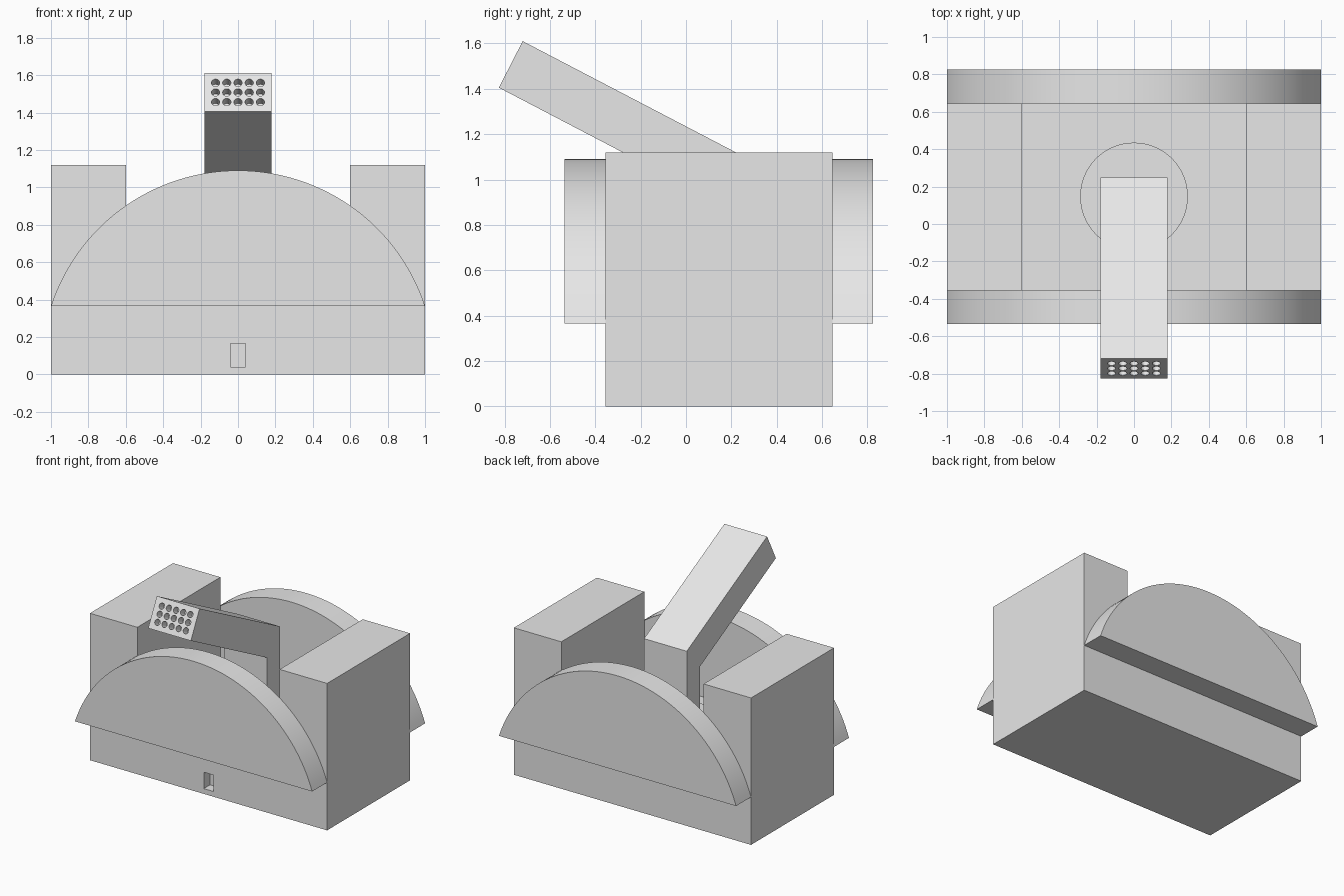
import bpy, bmesh
from math import sin, cos, atan2, pi, sqrt
from mathutils import Vector, Matrix

start_cube = bpy.data.objects.get("Cube")
if start_cube:
    bpy.data.objects.remove(start_cube, do_unlink=True)

GREY = (0.8, 0.8, 0.8, 1.0)
grey = bpy.data.materials.new("plain_grey")
grey.use_nodes = True
grey.diffuse_color = GREY
grey.node_tree.nodes["Principled BSDF"].inputs["Base Color"].default_value = GREY


def finish(name, bm, smooth=False):
    bmesh.ops.recalc_face_normals(bm, faces=bm.faces)
    mesh = bpy.data.meshes.new(name)
    bm.to_mesh(mesh)
    bm.free()
    mesh.materials.append(grey)
    obj = bpy.data.objects.new(name, mesh)
    bpy.context.collection.objects.link(obj)
    if smooth:
        bpy.ops.object.select_all(action="DESELECT")
        obj.select_set(True)
        bpy.context.view_layer.objects.active = obj
        bpy.ops.object.shade_smooth_by_angle(angle=pi / 6)
    return obj


def prism(name, profile, place, low, high, smooth=False):
    """Extrude a 2D profile; place(u, v, d) maps it into space."""
    bm = bmesh.new()
    face = bm.faces.new([bm.verts.new(place(u, v, low)) for u, v in profile])
    moved = bmesh.ops.extrude_face_region(bm, geom=[face])["geom"]
    shift = Vector(place(0, 0, high)) - Vector(place(0, 0, low))
    bmesh.ops.translate(bm, vec=shift,
                        verts=[g for g in moved if isinstance(g, bmesh.types.BMVert)])
    return finish(name, bm, smooth)


def cut(target, cutter):
    cutter.hide_render = True
    mod = target.modifiers.new("cut", "BOOLEAN")
    mod.operation = "DIFFERENCE"
    mod.solver = "EXACT"
    mod.object = cutter
    bpy.ops.object.select_all(action="DESELECT")
    bpy.context.view_layer.objects.active = target
    target.select_set(True)
    bpy.ops.object.modifier_apply(modifier=mod.name)
    bpy.data.objects.remove(cutter, do_unlink=True)


def along_y(u, v, d):
    return (u, d, v)


def along_x(u, v, d):
    return (d, u, v)


FRONT, BACK, TOP = -0.355, 0.645, 1.12
FLOOR, DECK = 0.45, 0.52

# Hull: block with a channel running front to back, and a small front recess
hull = prism("hull", [(-1, 0), (1, 0), (1, TOP), (0.6, TOP), (0.6, FLOOR),
                      (-0.6, FLOOR), (-0.6, TOP), (-1, TOP)], along_y, FRONT, BACK)
cut(hull, prism("recess_cutter", [(-0.04, 0.04), (0.04, 0.04), (0.04, 0.165), (-0.04, 0.165)],
                along_y, FRONT - 0.1, FRONT + 0.075))

# Shields: circular segments on the front and back
base, peak = 0.365, 1.09
rise = peak - base
radius = (1 + rise * rise) / (2 * rise)
centre = peak - radius
half = atan2(1, sqrt(radius * radius - 1))
arc = [half - 2 * half * i / 64 for i in range(65)]
segment = [(radius * sin(a), centre + radius * cos(a)) for a in arc]
prism("front_shield", segment, along_y, FRONT - 0.18, FRONT, True)
prism("back_shield", segment, along_y, BACK, BACK + 0.18, True)

# Turntable in the channel
bm = bmesh.new()
bmesh.ops.create_cone(bm, cap_ends=True, segments=64, radius1=0.288, radius2=0.288,
                      depth=DECK - FLOOR,
                      matrix=Matrix.Translation((0, 0.147, (FLOOR + DECK) / 2)))
finish("turntable", bm, True)

# Launcher: upright post with a slanted box
muzzle_low, muzzle_high = Vector((0, -0.825, 1.405)), Vector((0, -0.72, 1.61))
launcher = prism("launcher", [muzzle_low.yz, muzzle_high.yz, (0.248, 1.105),
                              (0.248, DECK), (0.09, DECK), (0.09, 0.927)],
                 along_x, -0.18, 0.18)

# Tube openings: grid of shallow round holes in the muzzle
up = (muzzle_high - muzzle_low).normalized()
out = Vector((0, -up.z, up.y))
middle = (muzzle_low + muzzle_high) / 2
turn = out.to_track_quat("Z", "Y").to_matrix().to_4x4()
bm = bmesh.new()
for column in range(-2, 3):
    for row in (-1, 0, 1):
        spot = middle + up * (row * 0.058) + Vector((column * 0.06, 0, 0))
        bmesh.ops.create_cone(bm, cap_ends=True, segments=24, radius1=0.022, radius2=0.022,
                              depth=0.12, matrix=Matrix.Translation(spot) @ turn)
cut(launcher, finish("tube_cutter", bm))
bpy.ops.object.shade_smooth_by_angle(angle=pi / 6)
